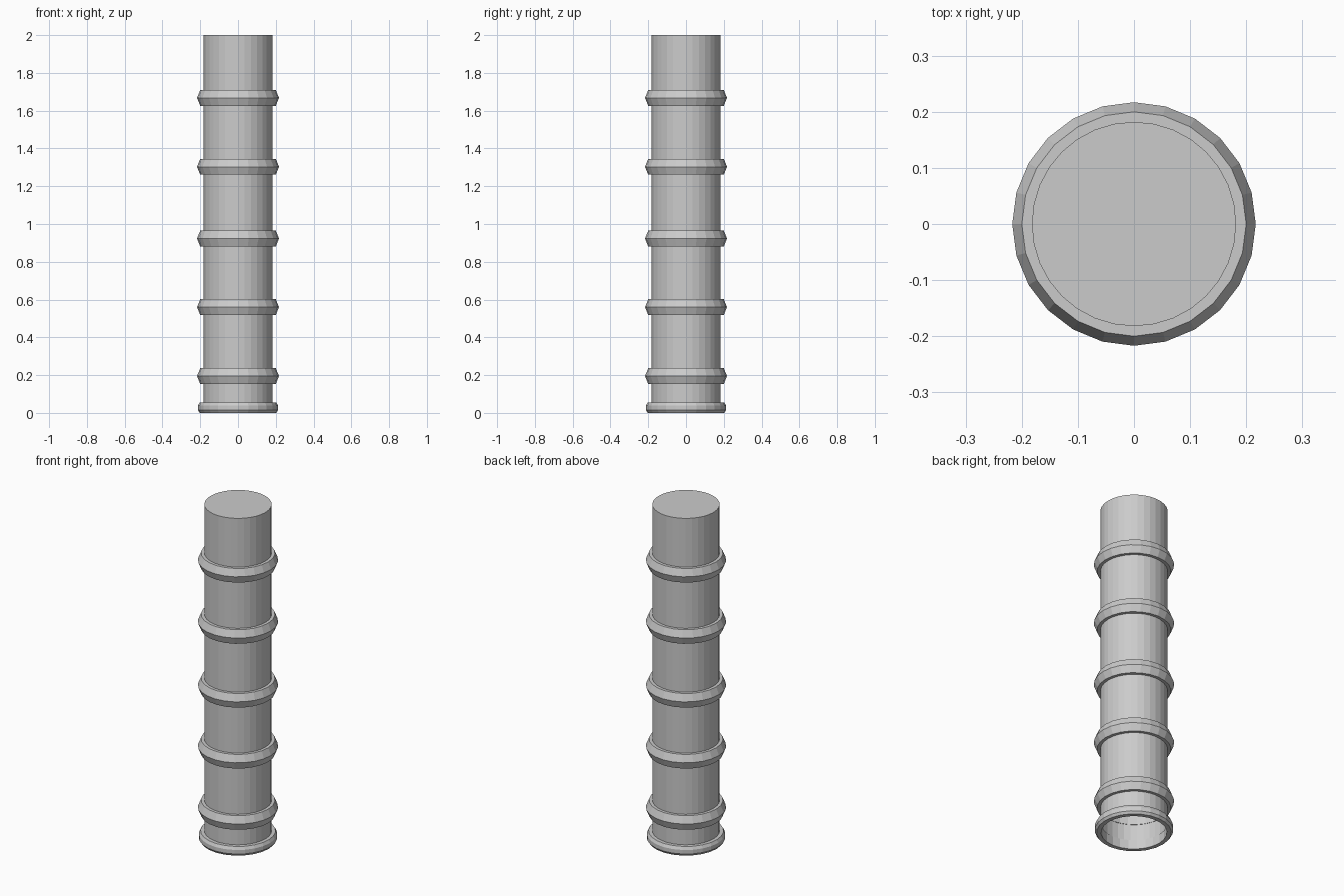
import bpy, bmesh
from math import cos, sin, tau

if "Cube" in bpy.data.objects:
    bpy.data.objects.remove(bpy.data.objects["Cube"])


def lathe(name, profile, sides, z=0.0, closed=True, cap_top=False):
    """Revolve an (r, z) profile into a flat-shaded object."""
    bm = bmesh.new()
    rings = [[bm.verts.new((r * cos(tau * i / sides), r * sin(tau * i / sides), h + z))
              for i in range(sides)] for r, h in profile]
    pairs = list(zip(rings, rings[1:]))
    if closed:
        pairs.append((rings[-1], rings[0]))
    for a, b in pairs:
        for i in range(sides):
            j = (i + 1) % sides
            bm.faces.new((a[i], a[j], b[j], b[i]))
    if cap_top:
        bm.faces.new(rings[-1])
    if closed:
        bmesh.ops.recalc_face_normals(bm, faces=bm.faces)
    mesh = bpy.data.meshes.new(name)
    bm.to_mesh(mesh)
    bm.free()
    obj = bpy.data.objects.new(name, mesh)
    bpy.context.collection.objects.link(obj)
    return obj


# Pipe body: capped on top, open underneath
lathe("pipe_body", [(0.182, 0.005), (0.182, 2.0)], 32, closed=False, cap_top=True)

# Ridged bands around the pipe
band = [(0.18, -0.042), (0.2, -0.042), (0.217, 0.0), (0.2, 0.042), (0.18, 0.042)]
for n, z in enumerate((0.195, 0.56, 0.923, 1.303, 1.668), 1):
    lathe(f"band_{n}", band, 24, z)

# Bevelled foot collar
foot = [(0.178, 0.0), (0.202, 0.0), (0.212, 0.014), (0.212, 0.038),
        (0.203, 0.055), (0.178, 0.055)]
lathe("foot_collar", foot, 24)
